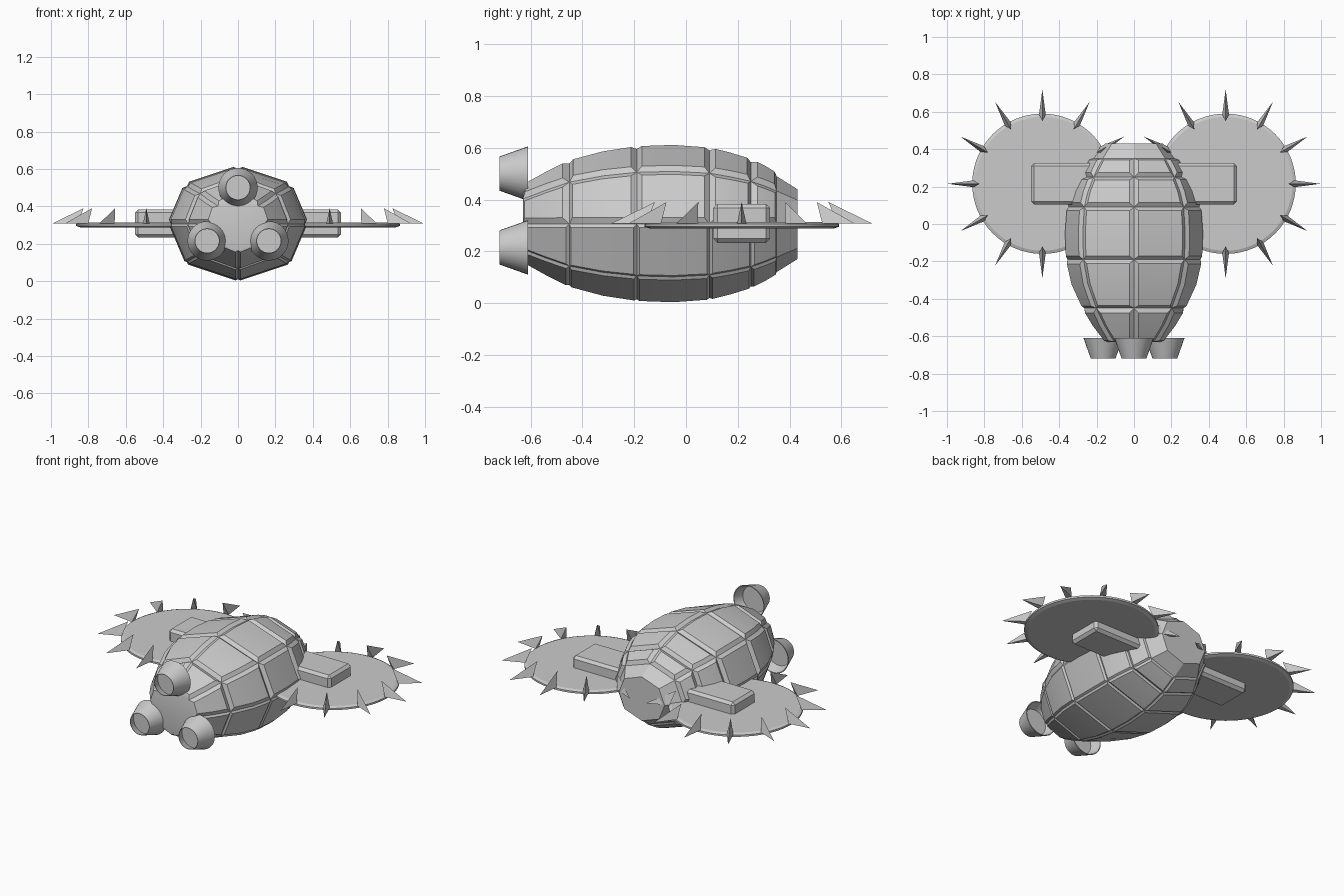
import bpy, bmesh, math
from mathutils import Vector

if "Cube" in bpy.data.objects:
    bpy.data.objects.remove(bpy.data.objects["Cube"], do_unlink=True)

metal = bpy.data.materials.new("plain grey metal")
metal.use_nodes = True
metal.diffuse_color = (0.6, 0.6, 0.6, 1)
metal.node_tree.nodes["Principled BSDF"].inputs["Base Color"].default_value = (0.6, 0.6, 0.6, 1)


def finish(bm, name, smooth=None, closed=True):
    """Turn a bmesh into a named object."""
    if closed:
        bmesh.ops.recalc_face_normals(bm, faces=bm.faces[:])
    mesh = bpy.data.meshes.new(name)
    bm.to_mesh(mesh)
    bm.free()
    mesh.materials.append(metal)
    obj = bpy.data.objects.new(name, mesh)
    bpy.context.collection.objects.link(obj)
    if smooth:
        bpy.ops.object.select_all(action='DESELECT')
        obj.select_set(True)
        bpy.context.view_layer.objects.active = obj
        bpy.ops.object.shade_smooth_by_angle(angle=math.radians(smooth))
    return obj


def loft(bm, rings):
    """Skin quads between consecutive closed rings of points."""
    loops = [[bm.verts.new(p) for p in ring] for ring in rings]
    n = len(loops[0])
    quads = [[bm.faces.new((a[i], a[(i + 1) % n], b[(i + 1) % n], b[i])) for i in range(n)]
             for a, b in zip(loops, loops[1:])]
    return loops, quads


# Body: eight-sided barrel along y, with raised armour panels
profile = [  # y, half width, half height
    (-0.63, 0.14, 0.14), (-0.54, 0.21, 0.19), (-0.45, 0.265, 0.235),
    (-0.32, 0.325, 0.27), (-0.19, 0.355, 0.29), (-0.05, 0.36, 0.295),
    (0.09, 0.35, 0.285), (0.17, 0.325, 0.265), (0.25, 0.285, 0.24),
    (0.30, 0.255, 0.215), (0.35, 0.22, 0.185), (0.43, 0.155, 0.135)]
section = [(1, 0), (0.76, 0.69), (0, 1), (-0.76, 0.69),
           (-1, 0), (-0.76, -0.69), (0, -1), (0.76, -0.69)]
bm = bmesh.new()
loops, quads = loft(bm, [[(w * u, y, 0.305 + h * v) for u, v in section] for y, w, h in profile])
bm.faces.new(loops[0])
bm.faces.new(loops[-1])
bmesh.ops.recalc_face_normals(bm, faces=bm.faces[:])
for row in range(0, len(quads) - 1, 2):
    for side in range(8):
        panel = [quads[row][side], quads[row + 1][side]]
        upper = side < 4
        bmesh.ops.inset_region(bm, faces=panel, thickness=0.02 if upper else 0.01,
                               depth=0.018 if upper else 0.01, use_even_offset=True)
finish(bm, "armoured_body", 20)


# Thrusters: open tapered nozzles with a recessed plate
def circle(x, y, z, r, n=32):
    return [(x + r * math.cos(t), y, z + r * math.sin(t))
            for t in (math.tau * i / n for i in range(n))]


for name, x, z in (("top", 0, 0.5), ("left", 0.165, 0.215), ("right", -0.165, 0.215)):
    bm = bmesh.new()
    loops, _ = loft(bm, [circle(x, y, z, r) for y, r in
                         ((-0.67, 0.077), (-0.72, 0.063), (-0.72, 0.066), (-0.61, 0.105),
                          (-0.61, 0.1), (-0.665, 0.079))])
    bm.faces.new(loops[0])
    bm.faces.new(loops[-1])
    finish(bm, name + "_thruster", 30)

for side, sx in (("left", 1), ("right", -1)):
    hub = Vector((0.49 * sx, 0.215, 0))

    # Blade disc with a chamfered rim
    bm = bmesh.new()
    loops, _ = loft(bm, [[(hub.x + r * math.cos(t), hub.y + r * math.sin(t), z)
                          for t in (math.tau * i / 64 for i in range(64))]
                         for z, r in ((0.288, 0.355), (0.295, 0.375), (0.306, 0.375), (0.313, 0.358))])
    bm.faces.new(loops[0])
    bm.faces.new(loops[-1])
    finish(bm, side + "_blade_disc", 15)

    # Ring of pointed teeth
    bm = bmesh.new()
    for i in range(12):
        t = math.tau * i / 12
        out = Vector((math.cos(t), math.sin(t), 0))
        across = Vector((-out.y, out.x, 0)) * 0.018
        base = hub + Vector((0, 0, 0.307))
        top = bm.verts.new(base + out * 0.335 + Vector((0, 0, 0.083)))
        tip = bm.verts.new(base + out * 0.505)
        a = bm.verts.new(base + out * 0.37 + across)
        b = bm.verts.new(base + out * 0.37 - across)
        for face in ((top, a, tip), (top, tip, b), (top, b, a), (a, b, tip)):
            bm.faces.new(face)
    finish(bm, side + "_blade_teeth")

    # Arm block holding the disc
    bm = bmesh.new()
    bmesh.ops.create_cube(bm, size=1)
    for v in bm.verts:
        v.co = Vector((v.co.x * 0.37 + 0.365 * sx, v.co.y * 0.22 + 0.215, v.co.z * 0.15 + 0.308))
    bmesh.ops.bevel(bm, geom=bm.edges[:], offset=0.016, segments=1, affect='EDGES')
    finish(bm, side + "_arm_block")
